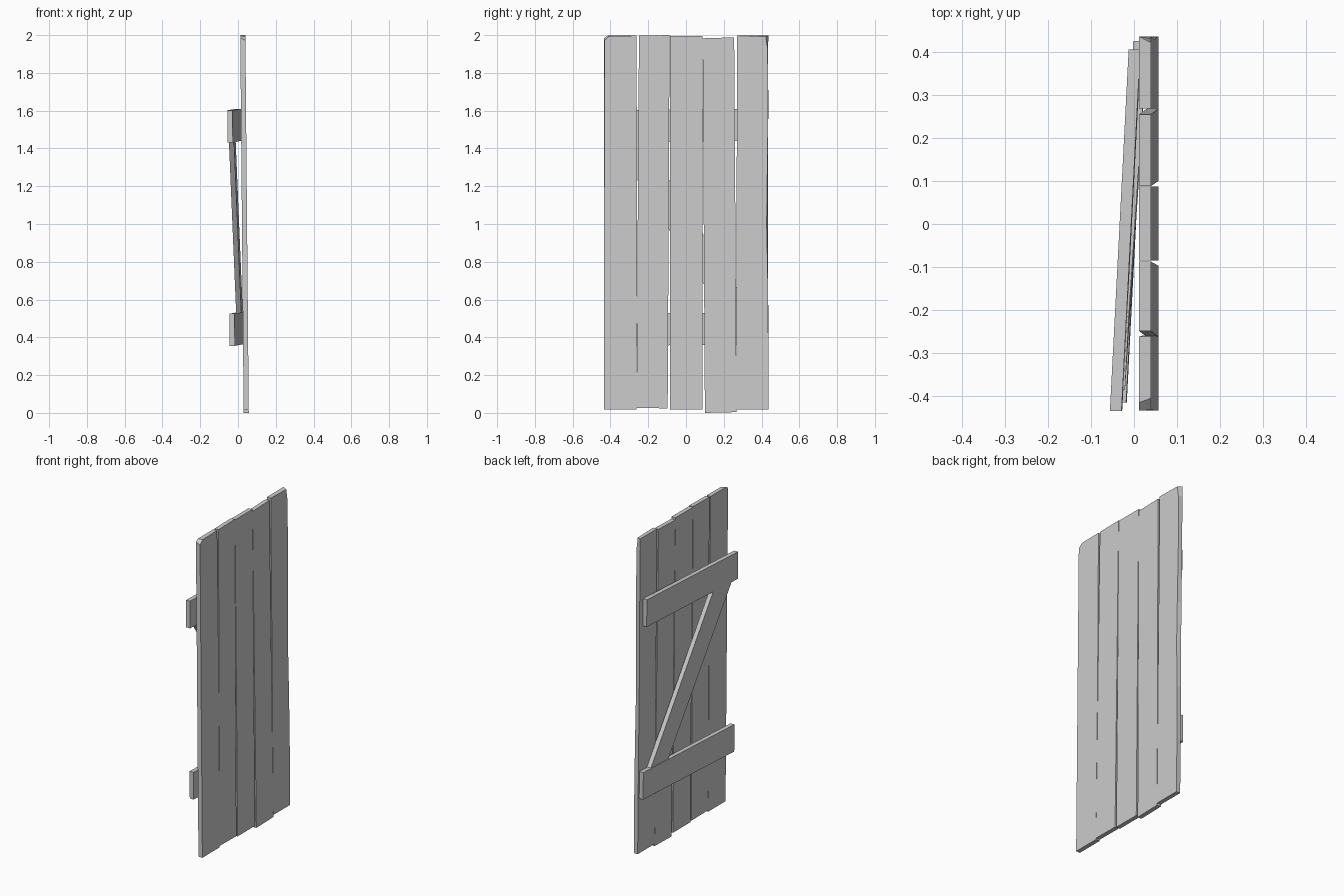
import bpy, bmesh

if "Cube" in bpy.data.objects:
    bpy.data.objects.remove(bpy.data.objects["Cube"])

LEAN = -0.009   # sideways drift of x per unit of height
THICK = 0.027


def board(name, back, front, x_at):
    """Board from matching (y, z) outlines; x_at(y, z) gives its back plane."""
    bm = bmesh.new()
    a = [bm.verts.new((x_at(y, z), y, z)) for y, z in back]
    b = [bm.verts.new((x_at(y, z) + THICK, y, z)) for y, z in front]
    bm.faces.new(a)
    bm.faces.new(b)
    n = len(a)
    for i in range(n):
        j = (i + 1) % n
        bm.faces.new((a[i], a[j], b[j], b[i]))
    bmesh.ops.recalc_face_normals(bm, faces=bm.faces)
    me = bpy.data.meshes.new(name)
    bm.to_mesh(me)
    bm.free()
    ob = bpy.data.objects.new(name, me)
    bpy.context.collection.objects.link(ob)
    return ob


def plank_x(y, z):
    return 0.030 + LEAN * z


def brace_x(y, z):
    return -0.0235 + LEAN * (z - 0.5) + 0.052 * y


# Inner planks: corners run bottom left, bottom right, top right, top left
inner = [
    [(-0.262, 0.026), (-0.097, 0.024), (-0.087, 2.0), (-0.249, 1.997)],
    [(-0.085, 0.018), (0.087, 0.018), (0.087, 1.996), (-0.085, 1.996)],
    [(0.100, 0.0), (0.268, 0.004), (0.255, 1.988), (0.088, 1.983)],
]
for i, o in enumerate(inner):
    board(f"inner_plank_{i + 1}", o, o, plank_x)

# Left outer plank with a chipped front corner
back = [(-0.434, 0.017), (-0.262, 0.017), (-0.259, 1.1), (-0.262, 1.997),
        (-0.415, 1.997), (-0.434, 1.985)]
front = back[:4] + [(-0.405, 1.995), (-0.432, 1.972)]
board("left_plank", back, front, plank_x)

# Right outer plank with a worn, wavy front edge
edge = [(0.36, 0.0), (0.7, 0.003), (1.0, 0.009), (1.25, 0.006), (1.62, 0.001), (1.93, 0.004)]
lo, hi = [(0.268, 0.017), (0.436, 0.017)], [(0.436, 1.997), (0.269, 1.997)]
back = lo + [(0.436 - d * 0.3, z) for z, d in edge] + hi
front = lo + [(0.436 - d, z) for z, d in edge] + [(0.422, 1.993), hi[1]]
board("right_plank", back, front, plank_x)

# Cross battens on the back, skewed away from the planks
for name, y0, y1, z0, z1 in (("upper_batten", -0.435, 0.405, 1.432, 1.602),
                             ("lower_batten", -0.415, 0.425, 0.355, 0.525)):
    o = [(y0, z0), (y1, z0 + 0.008), (y1, z1 + 0.008), (y0, z1)]
    board(name, o, o, brace_x)

# Diagonal brace between the battens
o = [(0.19, 0.531), (0.35, 0.532), (-0.215, 1.434), (-0.385, 1.433)]
board("diagonal_brace", o, o, lambda y, z: brace_x(y, z) + 0.004)
